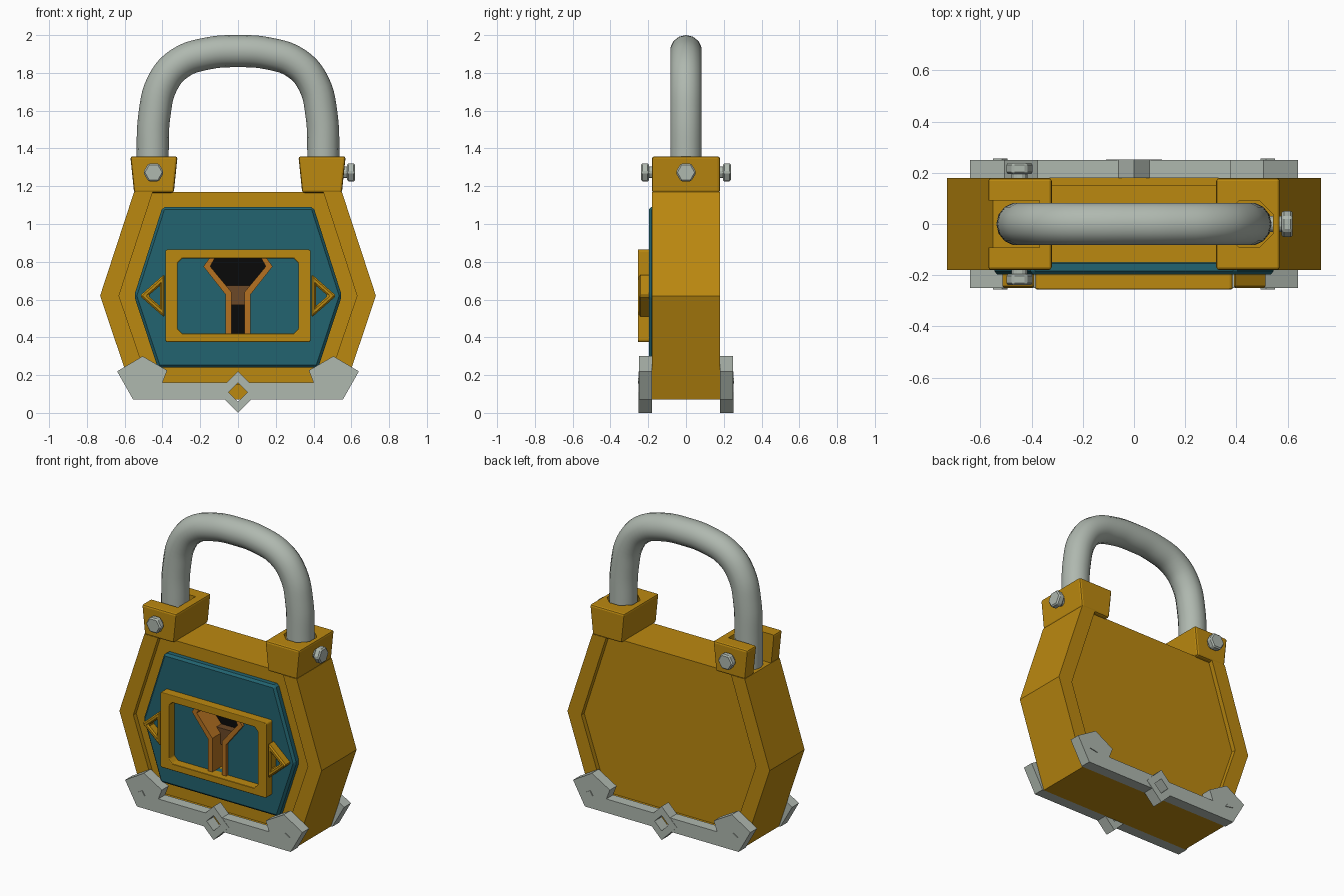
import bpy, bmesh, math
from mathutils import Matrix, Vector

if "Cube" in bpy.data.objects:
    bpy.data.objects.remove(bpy.data.objects["Cube"])


def material(name, rgb):
    m = bpy.data.materials.new(name)
    m.diffuse_color = (*rgb, 1)
    m.use_nodes = True
    m.node_tree.nodes["Principled BSDF"].inputs["Base Color"].default_value = m.diffuse_color
    return m


GOLD = material("gold", (0.50, 0.25, 0.005))
STEEL = material("steel", (0.43, 0.48, 0.43))
TEAL = material("teal", (0.016, 0.125, 0.16))
COPPER = material("copper", (0.46, 0.165, 0.015))
BROWN = material("brown", (0.15, 0.065, 0.02))
BLACK = material("black", (0.003, 0.003, 0.003))


def finish(name, bm, mat, bevel=0, segments=1):
    bmesh.ops.recalc_face_normals(bm, faces=bm.faces)
    me = bpy.data.meshes.new(name)
    bm.to_mesh(me)
    bm.free()
    ob = bpy.data.objects.new(name, me)
    bpy.context.collection.objects.link(ob)
    if mat:
        me.materials.append(mat)
    if bevel:
        mod = ob.modifiers.new("bevel", "BEVEL")
        mod.width, mod.segments = bevel, segments
        mod.limit_method, mod.angle_limit = "ANGLE", math.radians(30)
    return ob


def prism(name, pts, y0, y1, mat=None, bevel=0, segments=1):
    """Extrude an x-z outline from y0 to y1."""
    bm = bmesh.new()
    a = [bm.verts.new((x, y0, z)) for x, z in pts]
    b = [bm.verts.new((x, y1, z)) for x, z in pts]
    bm.faces.new(a)
    bm.faces.new(b)
    for i in range(len(pts)):
        j = (i + 1) % len(pts)
        bm.faces.new((a[i], a[j], b[j], b[i]))
    return finish(name, bm, mat, bevel, segments)


def ring(name, outer, inner, y0, y1, mat, bevel=0, segments=1):
    """Extruded frame between two x-z outlines of equal point count."""
    bm = bmesh.new()
    loops = [[bm.verts.new((x, y, z)) for x, z in pts]
             for pts, y in ((outer, y0), (outer, y1), (inner, y1), (inner, y0))]
    for k in range(4):
        p, q = loops[k], loops[(k + 1) % 4]
        for i in range(len(p)):
            j = (i + 1) % len(p)
            bm.faces.new((p[i], p[j], q[j], q[i]))
    return finish(name, bm, mat, bevel, segments)


def cut(ob, cutter):
    mod = ob.modifiers.new("cut", "BOOLEAN")
    mod.operation, mod.solver, mod.object = "DIFFERENCE", "EXACT", cutter
    bpy.context.view_layer.objects.active = ob
    for m in list(ob.modifiers):
        bpy.ops.object.modifier_apply(modifier=m.name)
    bpy.data.objects.remove(cutter)


def mirrored(half):
    """Close a right-hand outline with its mirror image."""
    return half + [(-x, z) for x, z in reversed(half)]


def flip(pts, s):
    return [(s * x, z) for x, z in pts]


def chamfered(w, z0, z1, c):
    return mirrored([(w - c, z0), (w, z0 + c), (w, z1 - c), (w - c, z1)])


# Body with shallow recesses front and back
body = prism("body", mirrored([(0.545, 0.07), (0.73, 0.62), (0.55, 1.17)]), -0.18, 0.18, GOLD)
recess = mirrored([(0.47, 0.15), (0.63, 0.62), (0.435, 1.22)])
for s in (-1, 1):
    cut(body, prism("cutter", recess, s * 0.15, s * 0.3))

# Front plate
plate = prism("front_plate", mirrored([(0.425, 0.24), (0.55, 0.62), (0.40, 1.09)]),
              -0.197, -0.14, TEAL, 0.014)

# Keyhole pocket, lined walls, step and dark floor
pocket = [(0.05, 0.42), (0.05, 0.633), (0.165, 0.775), (0.14, 0.82)]
for ob in (plate, body):
    cut(ob, prism("cutter", mirrored(pocket), -0.3, -0.07))
wall = [(0.065, 0.42), (0.065, 0.625), (0.183, 0.775), (0.15, 0.822),
        (0.122, 0.822), (0.147, 0.775), (0.035, 0.64), (0.035, 0.42)]
for s, side in ((-1, "left"), (1, "right")):
    prism("keyhole_wall_" + side, flip(wall, s), -0.215, -0.07, COPPER)
prism("keyhole_floor", mirrored(pocket), -0.08, -0.069, BLACK)
prism("keyhole_step", mirrored([(0.04, 0.57), (0.045, 0.64), (0.09, 0.675)]), -0.13, -0.075, BROWN)

# Raised frame around the keyhole
ring("keyhole_frame", chamfered(0.385, 0.375, 0.865, 0.008),
     chamfered(0.32, 0.42, 0.818, 0.025), -0.255, -0.18, GOLD, 0.012, 2)

# Side arrows and bottom guards
arrow = [(0.39, 0.505), (0.52, 0.62), (0.39, 0.735)]
arrow_hole = [(0.412, 0.565), (0.475, 0.62), (0.412, 0.675)]
guard = [(0.055, 0.07), (0.555, 0.07), (0.64, 0.22), (0.505, 0.30),
         (0.375, 0.225), (0.40, 0.16), (0.055, 0.16)]
notch = [(0.495, 0.155), (0.55, 0.165), (0.515, 0.185)]


def diamond(r):
    return [(r, 0.11), (0, 0.11 + r), (-r, 0.11), (0, 0.11 - r)]


for s, side in ((-1, "left"), (1, "right")):
    ring("arrow_" + side, flip(arrow, s), flip(arrow_hole, s), -0.25, -0.18, GOLD, 0.008)
    for d, face in ((-1, "front"), (1, "back")):
        prism(f"guard_{face}_{side}", flip(guard, s), d * 0.18, d * 0.25, STEEL)
        prism(f"guard_stud_{face}_{side}", flip(notch, s), d * 0.245, d * 0.255, STEEL)
for d, face in ((-1, "front"), (1, "back")):
    ring("diamond_" + face, diamond(0.11), diamond(0.05), d * 0.18, d * 0.252, STEEL)

# Shackle lugs: open slot on the left, octagonal socket on the right
lug = [(0.34, 1.165), (0.55, 1.165), (0.57, 1.358), (0.32, 1.358)]
left_lug = prism("lug_left", flip(lug, -1), -0.18, 0.18, GOLD, 0.012, 2)
cut(left_lug, prism("cutter", [(-0.7, 1.1), (-0.37, 1.1), (-0.37, 1.5), (-0.7, 1.5)], -0.092, 0.092))
right_lug = prism("lug_right", lug, -0.18, 0.18, GOLD, 0.012, 2)
bm = bmesh.new()
bmesh.ops.create_cone(bm, cap_ends=True, segments=8, radius1=0.1, radius2=0.1, depth=0.4,
                      matrix=Matrix.Translation((0.45, 0, 1.4)) @ Matrix.Rotation(math.pi / 8, 4, "Z"))
cut(right_lug, finish("cutter", bm, None))

# Shackle tube
path = [(0.452, 1.172), (0.452, 1.36), (0.442, 1.58), (0.40, 1.745), (0.31, 1.85), (0.16, 1.903)]
path = flip(path, -1) + [(0, 1.915)] + path[::-1]
cu = bpy.data.curves.new("shackle", "CURVE")
cu.dimensions = "3D"
cu.bevel_depth, cu.bevel_resolution = 0.085, 5
cu.resolution_u, cu.use_fill_caps = 5, True
sp = cu.splines.new("BEZIER")
sp.bezier_points.add(len(path) - 1)
for p, (x, z) in zip(sp.bezier_points, path):
    p.co = (x, 0, z)
    p.handle_left_type = p.handle_right_type = "AUTO"
shackle = bpy.data.objects.new("shackle", cu)
bpy.context.collection.objects.link(shackle)
cu.materials.append(STEEL)
bpy.ops.object.select_all(action="DESELECT")
shackle.select_set(True)
bpy.context.view_layer.objects.active = shackle
bpy.ops.object.convert(target="MESH")
bpy.ops.object.shade_smooth_by_angle(angle=math.radians(40))


# Hex bolts: shank and head along an outward direction
def bolt(name, origin, direction):
    d = Vector(direction)
    turn = d.to_track_quat("Z", "Y").to_matrix().to_4x4()
    bm = bmesh.new()
    for r, a, b in ((0.035, -0.08, 0.03), (0.055, 0.015, 0.058)):
        bmesh.ops.create_cone(bm, cap_ends=True, segments=6, radius1=r, radius2=r, depth=b - a,
                              matrix=Matrix.Translation(Vector(origin) + d * (a + b) / 2) @ turn
                              @ Matrix.Rotation(math.pi / 2, 4, "Z"))
    finish(name, bm, STEEL, 0.008)


bolt("bolt_front", (-0.447, -0.18, 1.273), (0, -1, 0))
bolt("bolt_back", (-0.447, 0.18, 1.273), (0, 1, 0))
bolt("bolt_side", (0.562, 0, 1.273), (1, 0, 0))
